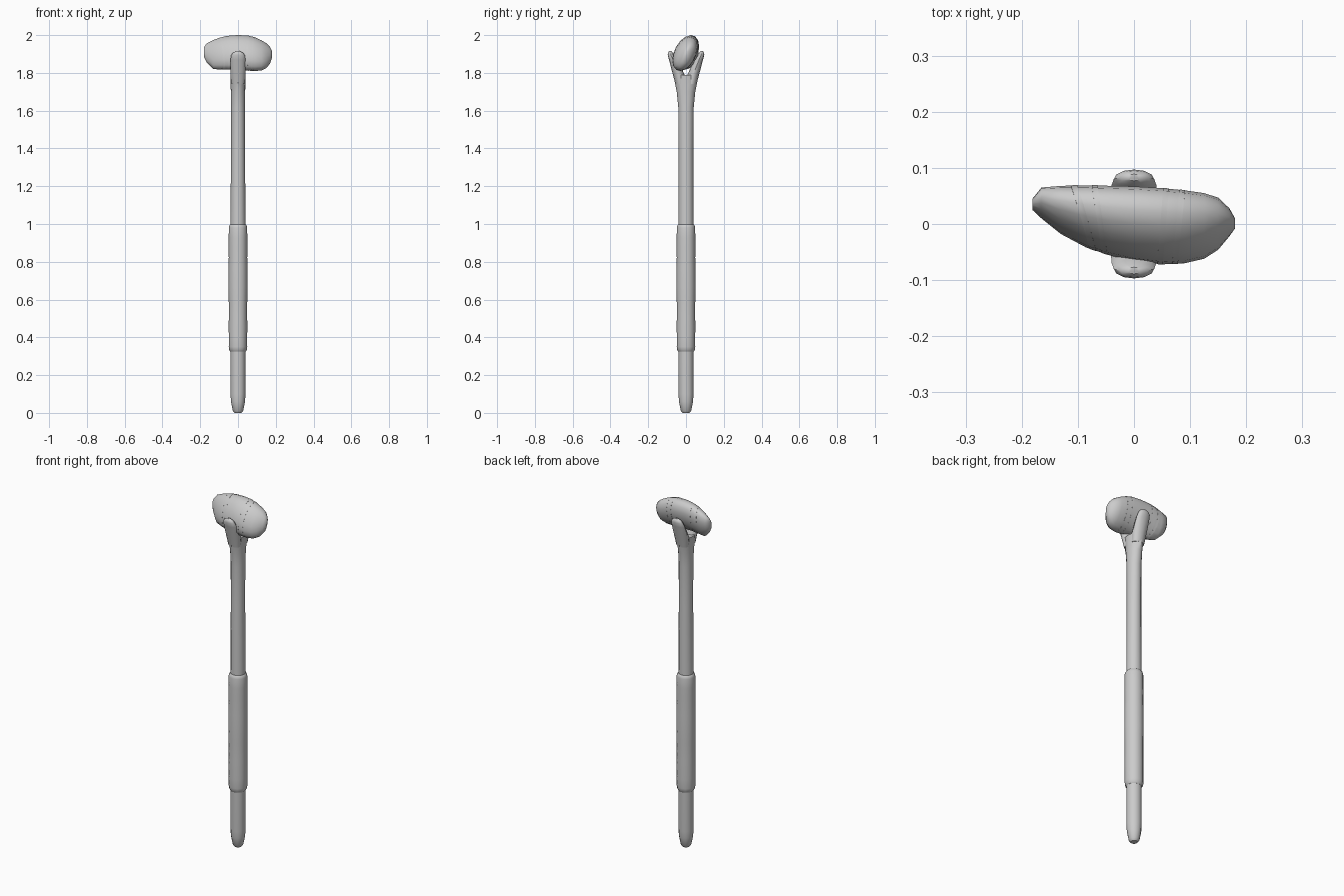
import bpy, bmesh, math, random
from mathutils import Vector

if "Cube" in bpy.data.objects:
    bpy.data.objects.remove(bpy.data.objects["Cube"])

random.seed(4)
SIDES = 12


def loft(name, rings, caps=True, closed=False, angle=40):
    """Skin a list of equal-length point rings into one smooth object."""
    bm = bmesh.new()
    vr = [[bm.verts.new(p) for p in r] for r in rings]
    n = len(rings[0])
    pairs = list(zip(vr, vr[1:])) + ([(vr[-1], vr[0])] if closed else [])
    for a, b in pairs:
        for i in range(n):
            j = (i + 1) % n
            bm.faces.new((a[i], a[j], b[j], b[i]))
    if caps:
        bm.faces.new(vr[0])
        bm.faces.new(vr[-1])
    bmesh.ops.recalc_face_normals(bm, faces=bm.faces)
    me = bpy.data.meshes.new(name)
    bm.to_mesh(me)
    bm.free()
    ob = bpy.data.objects.new(name, me)
    bpy.context.collection.objects.link(ob)
    bpy.ops.object.select_all(action='DESELECT')
    bpy.context.view_layer.objects.active = ob
    ob.select_set(True)
    bpy.ops.object.shade_smooth_by_angle(angle=math.radians(angle))
    return ob


def level_ring(z, rx, ry, yc=0.0):
    """Horizontal ellipse at height z."""
    return [Vector((rx * math.cos(t), yc + ry * math.sin(t), z))
            for t in (2 * math.pi * i / SIDES for i in range(SIDES))]


# Handle: rounded butt, straight shaft, flaring toward the fork
loft("handle", [level_ring(*s) for s in (
    (0.0, 0.018, 0.018), (0.012, 0.028, 0.028), (0.06, 0.037, 0.037),
    (0.1, 0.04, 0.04), (1.0, 0.04, 0.04), (1.4, 0.037, 0.039),
    (1.62, 0.037, 0.041), (1.7, 0.038, 0.049), (1.76, 0.04, 0.061),
    (1.79, 0.041, 0.068))])

# Fork prongs on either side of the head
for side, label in ((-1, "front"), (1, "back")):
    loft(label + "_prong", [level_ring(z, rx, ry, side * yc) for z, rx, ry, yc in (
        (1.74, 0.036, 0.027, 0.029), (1.79, 0.041, 0.031, 0.038),
        (1.83, 0.041, 0.027, 0.053), (1.87, 0.040, 0.021, 0.069),
        (1.895, 0.036, 0.017, 0.080), (1.908, 0.025, 0.012, 0.083),
        (1.915, 0.010, 0.006, 0.083))])

# Wrapped grip, slightly uneven
grip = [level_ring(0.325, 0.041, 0.041), level_ring(0.332, 0.046, 0.046)]
for i in range(13):
    r = 0.0495 + random.uniform(-0.001, 0.001)
    grip.append(level_ring(0.35 + 0.63 * i / 12, r, r))
grip += [level_ring(0.992, 0.046, 0.046), level_ring(0.998, 0.041, 0.041)]
loft("grip", grip)

# Stone head sections: x, y min, y max, z min, z max
HEAD = [(-0.181, 0.025, 0.045, 1.885, 1.935), (-0.165, 0.010, 0.065, 1.855, 1.957),
        (-0.13, -0.018, 0.068, 1.820, 1.974), (-0.085, -0.042, 0.069, 1.818, 1.990),
        (-0.04, -0.057, 0.068, 1.817, 1.998), (0.0, -0.066, 0.067, 1.815, 2.0),
        (0.05, -0.072, 0.064, 1.812, 1.998), (0.09, -0.070, 0.060, 1.810, 1.988),
        (0.125, -0.062, 0.055, 1.813, 1.972), (0.15, -0.046, 0.047, 1.825, 1.957),
        (0.17, -0.022, 0.028, 1.850, 1.937), (0.18, -0.008, 0.010, 1.880, 1.915)]
LEAN = math.radians(24)


def head_point(x, t, grow=0.0):
    """Point on the leaning head surface at station x and angle t."""
    for a, b in zip(HEAD, HEAD[1:]):
        if x <= b[0]:
            break
    f = (x - a[0]) / (b[0] - a[0])
    y0, y1, z0, z1 = (p + (q - p) * f for p, q in zip(a[1:], b[1:]))
    return Vector((x, (y0 + y1) / 2 + ((y1 - y0) / 2 + grow) * math.cos(t),
                   (z0 + z1) / 2 + ((z1 - z0) / 2 + grow) * math.sin(t + LEAN)))


def angles(n):
    return [2 * math.pi * i / n for i in range(n)]


loft("stone_head", [[head_point(s[0], t) for t in angles(16)] for s in HEAD], angle=50)


# Thin bindings sunk into the head, slanting across it
def binding(name, x0, width, slant):
    rings = []
    for dx, grow in ((-width, -0.004), (-width, 0.0006), (width, 0.0006), (width, -0.004)):
        ring = []
        for t in angles(16):
            x = x0 + dx - slant * head_point(x0, t).y
            ring.append(head_point(x, t, grow))
        rings.append(ring)
    loft(name, rings, caps=False, closed=True)


binding("left_binding_outer", -0.086, 0.006, 0.3)
binding("left_binding_inner", -0.06, 0.005, 0.15)
binding("right_binding_inner", 0.052, 0.005, -0.08)
binding("right_binding_outer", 0.08, 0.005, -0.1)
